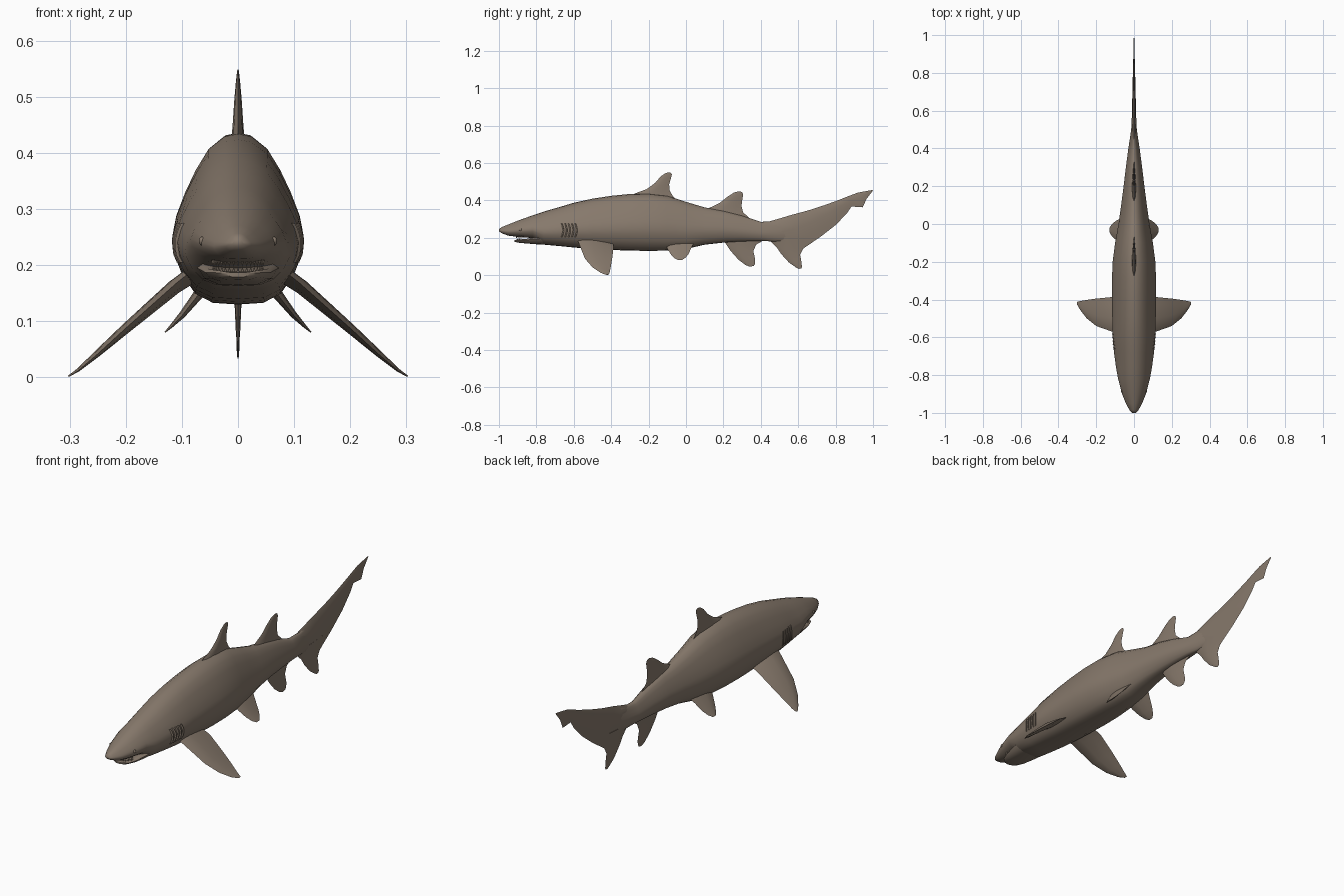
import bpy, bmesh, math
from mathutils import Vector, Matrix

cube = bpy.data.objects.get("Cube")
if cube:
    bpy.data.objects.remove(cube, do_unlink=True)

skin = bpy.data.materials.new("taupe_skin")
skin.use_nodes = True
COLOUR = (0.24, 0.19, 0.148, 1)
skin.diffuse_color = COLOUR
skin.node_tree.nodes["Principled BSDF"].inputs["Base Color"].default_value = COLOUR


def finish(name, bm, angle=40):
    bmesh.ops.recalc_face_normals(bm, faces=bm.faces)
    mesh = bpy.data.meshes.new(name)
    bm.to_mesh(mesh)
    bm.free()
    mesh.materials.append(skin)
    ob = bpy.data.objects.new(name, mesh)
    bpy.context.collection.objects.link(ob)
    bpy.ops.object.select_all(action='DESELECT')
    ob.select_set(True)
    bpy.context.view_layer.objects.active = ob
    bpy.ops.object.shade_smooth_by_angle(angle=math.radians(angle))
    return ob


def skin_rings(name, rings, angle=40):
    """Bridge equal-sized rings of points and cap both ends."""
    bm = bmesh.new()
    loops = [[bm.verts.new(p) for p in ring] for ring in rings]
    n = len(loops[0])
    for a, b in zip(loops, loops[1:]):
        for i in range(n):
            j = (i + 1) % n
            bm.faces.new((a[i], a[j], b[j], b[i]))
    bm.faces.new(loops[0])
    bm.faces.new(loops[-1])
    return finish(name, bm, angle)


def loft(name, stations, half):
    """Loft a mirrored half section; stations are (y, top, bottom, half width)."""
    section = half + [(-x, z) for x, z in half[-2:0:-1]]
    return skin_rings(name, [[(x * w, y, bot + z * (top - bot)) for x, z in section]
                             for y, top, bot, w in stations], 60)


def fin(name, sections, normal=(1, 0, 0)):
    """Blade with lens sections: (leading point, trailing point, half thickness)."""
    normal = Vector(normal).normalized()
    lens = [(0, 0), (.15, .75), (.4, 1), (.75, .55), (1, 0.04),
            (.75, -.55), (.4, -1), (.15, -.75)]
    rings = []
    for lead, trail, thick in sections:
        lead, trail = Vector(lead), Vector(trail)
        rings.append([lead.lerp(trail, t) + normal * (k * thick) for t, k in lens])
    return skin_rings(name, rings, 50)


def median_fin(name, rows):
    """Fin on the centre line from (y, z, y, z, half thickness) rows."""
    return fin(name, [((0, a, b), (0, c, d), t) for a, b, c, d, t in rows])


# Body, snout to tail stalk
BODY_HALF = [(0, 1), (.2, .985), (.45, .91), (.64, .79), (.8, .66), (.94, .52),
             (1, .4), (.97, .29), (.85, .17), (.65, .06), (.4, .01), (0, 0)]
BODY = [(-1, .247, .234, .01), (-.985, .257, .224, .024), (-.95, .271, .211, .043),
        (-.9, .291, .205, .063), (-.82, .32, .198, .084), (-.76, .34, .163, .095),
        (-.68, .363, .156, .106), (-.6, .387, .148, .113), (-.5, .409, .14, .115),
        (-.4, .424, .135, .117), (-.3, .434, .131, .117), (-.2, .436, .13, .113),
        (-.1, .424, .131, .1), (0, .392, .14, .082), (.1, .362, .163, .068),
        (.2, .345, .174, .055), (.3, .318, .18, .043), (.4, .285, .183, .03),
        (.47, .288, .18, .019), (.55, .305, .18, .009)]
loft("body", BODY, BODY_HALF)

# Lower jaw, flat on top
JAW_HALF = [(0, .85), (.6, .9), (.9, 1), (1, .75), (.85, .3), (.5, .03), (0, 0)]
loft("lower_jaw", [(-.917, .188, .179, .022), (-.9, .191, .174, .042),
                   (-.86, .193, .17, .058), (-.8, .203, .165, .07),
                   (-.73, .21, .163, .078)], JAW_HALF)

# Teeth along both jaws
bm = bmesh.new()
for base, tip, depth in ((.209, .197, .042), (.186, .199, .036)):
    for i in range(17):
        a = math.radians(-80 + 10 * i)
        spot = Vector((.045 * math.sin(a), -.865 - depth * math.cos(a), (base + tip) / 2))
        flip = Matrix.Rotation(math.pi if tip < base else 0, 4, 'X')
        bmesh.ops.create_cone(bm, segments=5, radius1=.0032, radius2=0, cap_ends=True,
                              depth=abs(tip - base), matrix=Matrix.Translation(spot) @ flip)
finish("teeth", bm, 30)


def body_x(y, z):
    """Half width of the body at a given length and height."""
    for a, b in zip(BODY, BODY[1:]):
        if a[0] <= y <= b[0]:
            f = (y - a[0]) / (b[0] - a[0])
            _, top, bot, w = [p + (q - p) * f for p, q in zip(a, b)]
            h = (z - bot) / (top - bot)
            for (x0, z0), (x1, z1) in zip(BODY_HALF, BODY_HALF[1:]):
                if z1 <= h <= z0:
                    return w * (x1 + (x0 - x1) * (h - z1) / (z0 - z1))
    return 0


for side, label in ((1, "left"), (-1, "right")):
    # Eye with a raised rim
    ex = body_x(-.885, .243)
    bm = bmesh.new()
    place = Matrix.Translation((side * (ex - .002), -.885, .243))
    bmesh.ops.create_uvsphere(bm, u_segments=12, v_segments=8, radius=.008,
                              matrix=place @ Matrix.Diagonal((.7, 1, 1, 1)))
    finish(label + "_eye", bm)

    # Gill flaps: narrow strips lifted along the rear edge
    bm = bmesh.new()
    for i in range(5):
        y = -.67 + .018 * i
        rows = []
        for k in range(6):
            z = .205 + .014 * k
            yy = y + .008 * math.sin(math.pi * k / 5)
            rows.append([bm.verts.new((side * (body_x(yy + dy, z) + out), yy + dy, z))
                         for dy, out in ((0, -.002), (.009, .005), (.01, -.002))])
        for a, b in zip(rows, rows[1:]):
            for j in range(2):
                bm.faces.new((a[j], a[j + 1], b[j + 1], b[j]))
    finish(label + "_gills", bm, 30)

    # Pectoral fin
    fin(label + "_pectoral_fin", [
        ((side * .07, -.585, .2), (side * .08, -.39, .17), .014),
        ((side * .11, -.572, .168), (side * .12, -.387, .15), .013),
        ((side * .2, -.54, .088), (side * .2, -.395, .086), .009),
        ((side * .25, -.5, .042), (side * .25, -.402, .045), .006),
        ((side * .285, -.455, .012), (side * .285, -.408, .015), .003),
        ((side * .302, -.425, .001), (side * .302, -.412, .004), .001)],
        (side * .66, 0, .75))

    # Pelvic fin
    fin(label + "_pelvic_fin", [
        ((side * .045, -.115, .18), (side * .04, .05, .185), .012),
        ((side * .075, -.1, .142), (side * .07, .03, .15), .009),
        ((side * .1, -.08, .11), (side * .098, .015, .115), .006),
        ((side * .12, -.06, .089), (side * .118, -.002, .094), .003),
        ((side * .13, -.042, .08), (side * .13, -.02, .082), .001)],
        (side * .7, 0, .7))

# First dorsal fin
median_fin("front_dorsal_fin", [
    (-.33, .41, -.04, .39, .014), (-.27, .438, -.072, .425, .011),
    (-.21, .46, -.088, .455, .009), (-.165, .493, -.09, .485, .007),
    (-.135, .528, -.08, .52, .004), (-.11, .545, -.075, .54, .002),
    (-.098, .549, -.082, .548, .001)])

# Second dorsal fin
median_fin("rear_dorsal_fin", [
    (.08, .345, .34, .305, .012), (.13, .362, .305, .336, .01),
    (.18, .386, .297, .37, .007), (.22, .418, .301, .405, .005),
    (.255, .441, .306, .43, .003), (.28, .448, .3, .445, .001)])

# Anal fin
median_fin("anal_fin", [
    (.19, .195, .43, .195, .01), (.215, .165, .375, .163, .008),
    (.24, .128, .36, .128, .006), (.28, .083, .37, .085, .004),
    (.32, .053, .37, .062, .002), (.34, .046, .362, .049, .001)])

# Tail: long upper lobe with a notched tip, then the lower lobe
median_fin("upper_tail_lobe", [
    (.42, .28, .43, .19, .016), (.5, .303, .56, .13, .013),
    (.56, .321, .635, .148, .011), (.65, .345, .715, .202, .009),
    (.74, .374, .8, .268, .007), (.82, .403, .86, .33, .005),
    (.865, .421, .885, .367, .004), (.915, .44, .945, .363, .003),
    (.95, .447, .965, .408, .002), (.995, .455, 1, .452, .001)])
median_fin("lower_tail_lobe", [
    (.42, .2, .71, .21, .011), (.455, .178, .665, .172, .009),
    (.485, .148, .625, .14, .007), (.51, .112, .61, .11, .005),
    (.55, .068, .617, .072, .003), (.59, .04, .62, .042, .002),
    (.603, .034, .616, .035, .001)])
